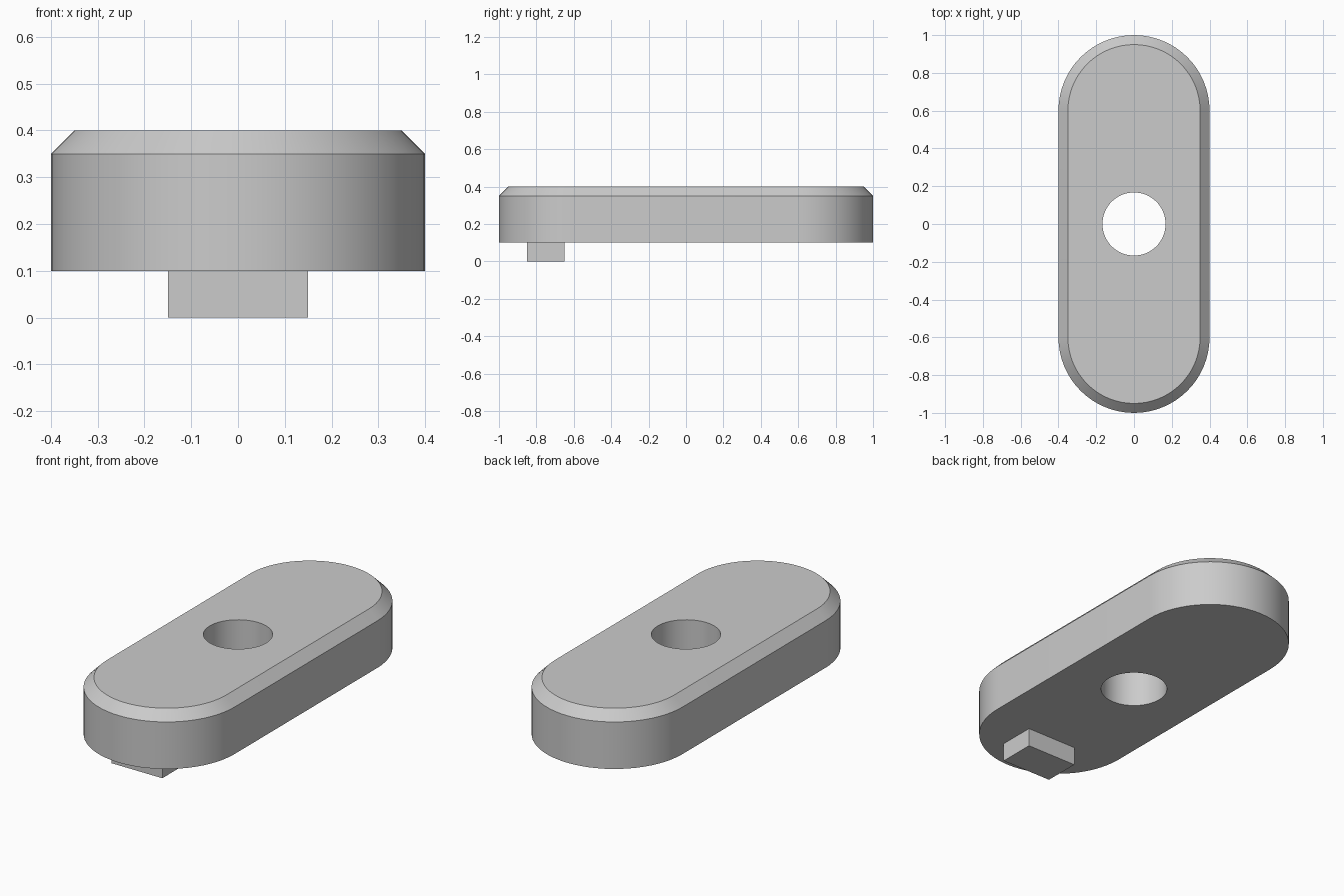
import bpy, bmesh
from math import cos, sin, pi, radians

if "Cube" in bpy.data.objects:
    bpy.data.objects.remove(bpy.data.objects["Cube"])

SEG = 32                      # segments per rounded end
HALF_STRAIGHT = 0.6           # centre of each rounded end along y


def slot_ring(bm, radius, z):
    """Stadium-shaped loop: two half circles joined by straight sides."""
    ring = []
    for end in (0, 1):
        cy = HALF_STRAIGHT if end == 0 else -HALF_STRAIGHT
        for i in range(SEG + 1):
            a = pi * (end + i / SEG)
            ring.append(bm.verts.new((radius * cos(a), cy + radius * sin(a), z)))
    return ring


def circle_ring(bm, radius, z):
    """Circle with the same vertex count as the slot loop."""
    n = 2 * (SEG + 1)
    return [bm.verts.new((radius * cos(2 * pi * (i + 0.5) / n),
                          radius * sin(2 * pi * (i + 0.5) / n), z)) for i in range(n)]


def finish(bm, name):
    bmesh.ops.recalc_face_normals(bm, faces=bm.faces)
    mesh = bpy.data.meshes.new(name)
    bm.to_mesh(mesh)
    bm.free()
    obj = bpy.data.objects.new(name, mesh)
    bpy.context.collection.objects.link(obj)
    return obj


# Plate: wall, top chamfer, top face, hole wall and bottom face
bm = bmesh.new()
rings = [slot_ring(bm, 0.4, 0.1), slot_ring(bm, 0.4, 0.35), slot_ring(bm, 0.35, 0.4),
         circle_ring(bm, 0.167, 0.4), circle_ring(bm, 0.167, 0.1)]
for k, lower in enumerate(rings):
    upper = rings[(k + 1) % len(rings)]
    for i in range(len(lower)):
        j = (i + 1) % len(lower)
        bm.faces.new((lower[i], lower[j], upper[j], upper[i]))
plate = finish(bm, "plate")
bpy.context.view_layer.objects.active = plate
plate.select_set(True)
bpy.ops.object.shade_smooth_by_angle(angle=radians(30))

# Locating tab under the front end
bm = bmesh.new()
bmesh.ops.create_cube(bm, size=1)
bmesh.ops.scale(bm, vec=(0.3, 0.2, 0.1), verts=bm.verts)
bmesh.ops.translate(bm, vec=(0, -0.75, 0.05), verts=bm.verts)
finish(bm, "locating_tab")
